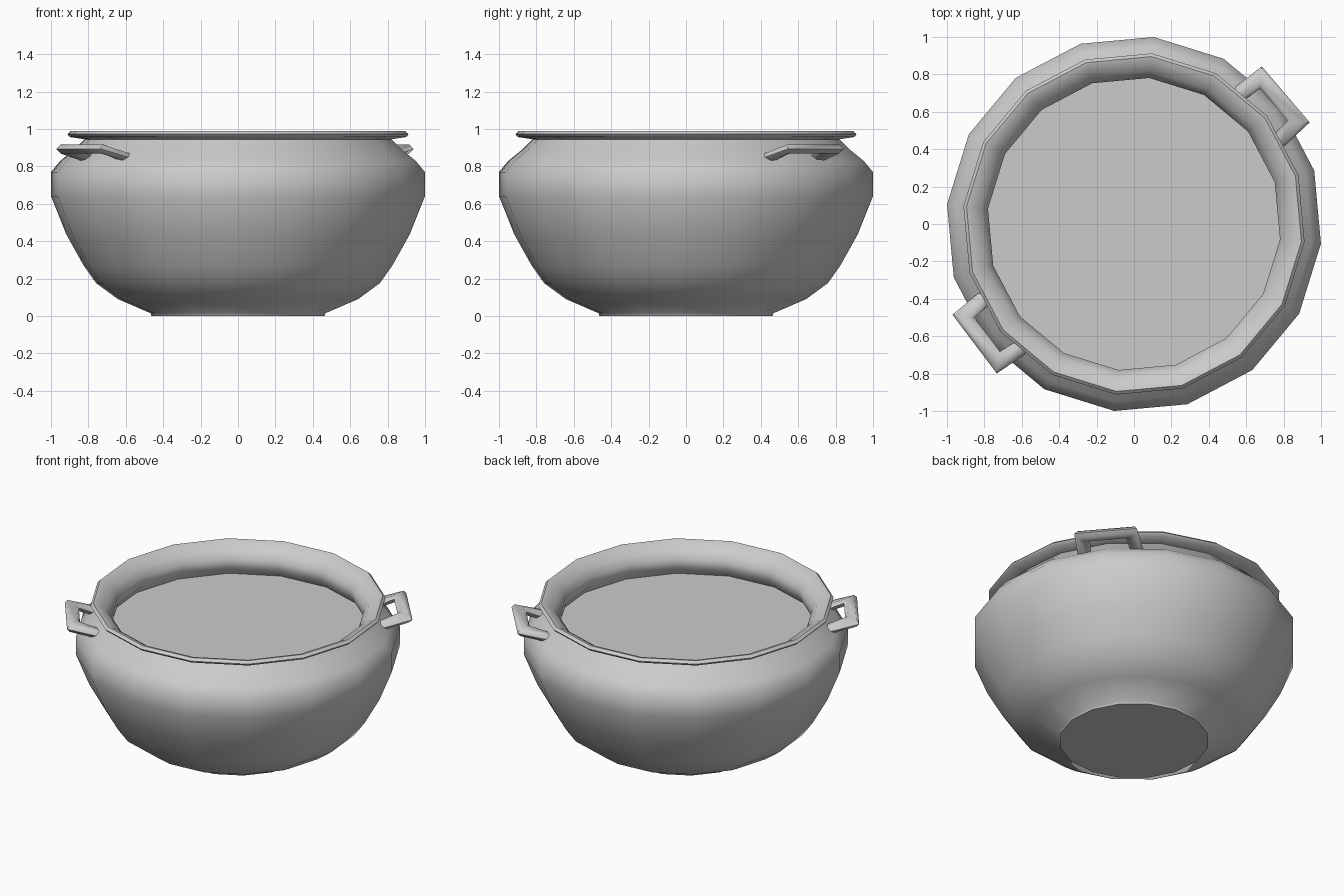
import bpy, bmesh, math

if "Cube" in bpy.data.objects:
    bpy.data.objects.remove(bpy.data.objects["Cube"])

grey = bpy.data.materials.new("plain grey")
grey.diffuse_color = (0.6, 0.6, 0.6, 1)
grey.use_nodes = True
grey.node_tree.nodes["Principled BSDF"].inputs["Base Color"].default_value = grey.diffuse_color

SIDES = 16
START = math.radians(-6)


def finish(name, bm, angle=50, recalc=True):
    if recalc:
        bmesh.ops.recalc_face_normals(bm, faces=bm.faces)
    mesh = bpy.data.meshes.new(name)
    bm.to_mesh(mesh)
    bm.free()
    mesh.materials.append(grey)
    obj = bpy.data.objects.new(name, mesh)
    bpy.context.collection.objects.link(obj)
    bpy.ops.object.select_all(action='DESELECT')
    obj.select_set(True)
    bpy.context.view_layer.objects.active = obj
    bpy.ops.object.shade_smooth_by_angle(angle=math.radians(angle))
    return obj


def ring(bm, r, z):
    return [bm.verts.new((r * math.cos(START + i * math.tau / SIDES),
                          r * math.sin(START + i * math.tau / SIDES), z))
            for i in range(SIDES)]


def bridge(bm, a, b):
    n = len(a)
    for i in range(n):
        j = (i + 1) % n
        bm.faces.new((a[i], a[j], b[j], b[i]))


# pot: foot, belly, shoulder, flared rim and inner neck
profile = [(0.465, 0.0), (0.47, 0.015), (0.645, 0.09), (0.762, 0.175),
           (0.83, 0.27), (0.925, 0.44), (1.005, 0.64), (1.005, 0.77),
           (0.955, 0.83), (0.88, 0.89), (0.825, 0.945),
           (0.905, 0.957), (0.917, 0.972), (0.90, 0.988), (0.875, 0.982),
           (0.82, 0.945), (0.785, 0.895), (0.785, 0.84), (0.84, 0.77)]
bm = bmesh.new()
rings = [ring(bm, r, z) for r, z in profile]
for a, b in zip(rings, rings[1:]):
    bridge(bm, a, b)
bm.faces.new(rings[0][::-1])
finish("pot_body", bm, recalc=False)

# flat surface filling the pot
bm = bmesh.new()
bm.faces.new(ring(bm, 0.84, 0.78))
finish("contents_surface", bm, recalc=False)


# side handles: bevelled bar swept along a U path
def handle(name, degrees):
    a = math.radians(degrees)
    # tangent position, radius, height, sideways direction of the section
    path = [(-0.165, 0.86, 0.842, (-1, 0)), (-0.155, 1.025, 0.893, (-1, 1)),
            (0.155, 1.025, 0.893, (1, 1)), (0.165, 0.86, 0.842, (1, 0))]
    section = [(-0.042, 0), (-0.025, -0.025), (0.025, -0.025),
               (0.042, 0), (0.025, 0.025), (-0.025, 0.025)]
    bm = bmesh.new()
    loops = []
    for t, r, z, (dt, dr) in path:
        loop = []
        for w, h in section:
            tt, rr = t + w * dt, r + w * dr
            loop.append(bm.verts.new((rr * math.cos(a) - tt * math.sin(a),
                                      rr * math.sin(a) + tt * math.cos(a),
                                      z + h)))
        loops.append(loop)
    for p, q in zip(loops, loops[1:]):
        bridge(bm, p, q)
    bm.faces.new(loops[0])
    bm.faces.new(loops[-1])
    finish(name, bm, 65)


handle("handle_right", 40.5)
handle("handle_left", 217)
